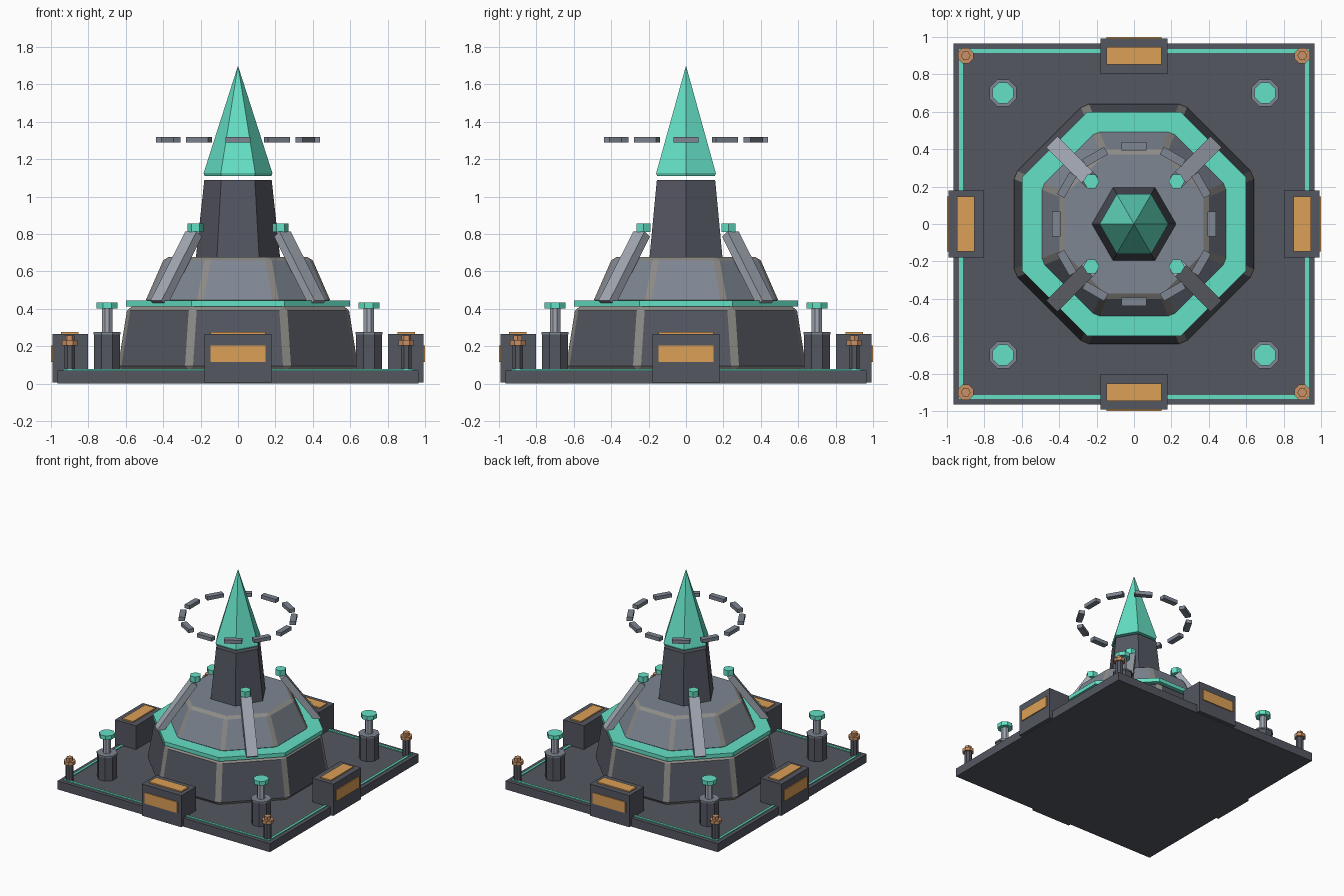
import bpy, bmesh, math
from mathutils import Matrix, Vector

if "Cube" in bpy.data.objects:
    bpy.data.objects.remove(bpy.data.objects["Cube"])

COLORS = {
    "dark": (0.09, 0.095, 0.12, 1), "grey": (0.21, 0.24, 0.29, 1),
    "light": (0.36, 0.39, 0.45, 1), "edge": (0.27, 0.26, 0.24, 1),
    "teal": (0.13, 0.75, 0.56, 1), "orange": (0.71, 0.35, 0.095, 1),
    "copper": (0.58, 0.28, 0.13, 1),
}
MATS = {}
for key, col in COLORS.items():
    MATS[key] = bpy.data.materials.new(key)
    MATS[key].diffuse_color = col


def finish(name, bm, *mats):
    bmesh.ops.recalc_face_normals(bm, faces=bm.faces)
    me = bpy.data.meshes.new(name)
    bm.to_mesh(me)
    bm.free()
    for m in mats:
        me.materials.append(MATS[m])
    ob = bpy.data.objects.new(name, me)
    bpy.context.collection.objects.link(ob)
    return ob


def box(name, size, loc, mat, rot=Matrix()):
    bm = bmesh.new()
    bmesh.ops.create_cube(bm, size=1, matrix=Matrix.Translation(loc) @ rot @ Matrix.Diagonal((*size, 1)))
    return finish(name, bm, mat)


def prism(name, sides, r1, r2, z1, z2, mat, xy=(0, 0), turn=0, bevel=0):
    """Tapered prism from z1 to z2, optionally with worn, bevelled edges."""
    bm = bmesh.new()
    m = Matrix.Translation((*xy, (z1 + z2) / 2)) @ Matrix.Rotation(math.radians(turn), 4, 'Z')
    bmesh.ops.create_cone(bm, cap_ends=True, segments=sides, radius1=r1, radius2=r2,
                          depth=z2 - z1, matrix=m)
    if bevel:
        bmesh.ops.bevel(bm, geom=bm.edges[:], offset=bevel, segments=1,
                        profile=0.5, affect='EDGES', material=1)
    return finish(name, bm, mat, "edge")


def ring(name, sides, r_out, r_in, z1, z2, mat, turn):
    """Flat polygonal ring with a rectangular section."""
    bm = bmesh.new()
    loops = []
    for i in range(sides):
        a = math.radians(turn) + math.tau * i / sides
        loops.append([bm.verts.new((r * math.cos(a), r * math.sin(a), z))
                      for r, z in ((r_out, z1), (r_out, z2), (r_in, z2), (r_in, z1))])
    for i in range(sides):
        p, q = loops[i], loops[(i + 1) % sides]
        for k in range(4):
            n = (k + 1) % 4
            bm.faces.new((p[k], q[k], q[n], p[n]))
    return finish(name, bm, mat)


OCT = 1 / math.cos(math.pi / 8)   # apothem to corner radius
SQ = math.sqrt(2)

# Base plate and its inlaid square trim
box("base_plate", (1.93, 1.93, 0.07), (0, 0, 0.035), "dark")
ring("base_trim", 4, 0.935 * SQ, 0.915 * SQ, 0.065, 0.077, "teal", 45)

# Stacked octagonal tiers with a glowing ring between them
prism("lower_tier", 8, 0.645 * OCT, 0.59 * OCT, 0.07, 0.415, "dark", turn=22.5, bevel=0.025)
ring("tier_ring", 8, 0.60 * OCT, 0.44 * OCT, 0.413, 0.445, "teal", 22.5)
prism("upper_tier", 8, 0.50 * OCT, 0.392 * OCT, 0.43, 0.677, "grey", turn=22.5, bevel=0.02)

# Hexagonal column and floating crystal spike
prism("column", 6, 0.228, 0.18, 0.65, 1.09, "dark", turn=30)
prism("spike_base", 6, 0.178, 0.184, 1.11, 1.125, "teal", turn=30)
prism("spike", 6, 0.184, 0, 1.125, 1.70, "teal", turn=30)

# Floating halo segments
for i in range(12):
    r = Matrix.Rotation(math.tau * i / 12, 4, 'Z')
    box(f"halo_segment_{i}", (0.045, 0.135, 0.03), r @ Vector((0.415, 0, 1.303)), "grey", r)

# Edge housings with orange panels on the top and outer face
for i in range(4):
    r = Matrix.Rotation(math.pi / 2 * i, 4, 'Z')
    box(f"housing_{i}", (0.36, 0.19, 0.26), r @ Vector((0, -0.897, 0.135)), "dark", r)
    box(f"housing_front_panel_{i}", (0.295, 0.03, 0.09), r @ Vector((0, -0.985, 0.16)), "orange", r)
    box(f"housing_top_panel_{i}", (0.295, 0.095, 0.03), r @ Vector((0, -0.9, 0.26)), "orange", r)

# Parts repeated in each of the four diagonal corners
for i in range(4):
    a = math.pi / 4 + math.pi / 2 * i
    sx, sy = SQ * math.cos(a), SQ * math.sin(a)
    turn = Matrix.Rotation(a, 4, 'Z')

    # Leaning strut and its cap
    low, high = Vector((0.60, 0, 0.43)), Vector((0.335, 0, 0.80))
    d = high - low
    lean = Matrix.Rotation(math.atan2(d.x, d.z), 4, 'Y')
    box(f"strut_{i}", (0.05, 0.085, d.length), turn @ ((low + high) / 2), "light", turn @ lean)
    prism(f"strut_cap_{i}", 6, 0.043, 0.043, 0.81, 0.857, "teal", (0.228 * sx, 0.228 * sy), 30)

    # Pylon: octagonal foot, rim, stem and cap
    p = (0.70 * sx, 0.70 * sy)
    prism(f"pylon_foot_{i}", 8, 0.075, 0.075, 0.07, 0.262, "dark", p, 22.5)
    prism(f"pylon_rim_{i}", 8, 0.079, 0.079, 0.262, 0.275, "grey", p, 22.5)
    prism(f"pylon_stem_{i}", 8, 0.03, 0.03, 0.27, 0.405, "light", p, 22.5)
    prism(f"pylon_cap_{i}", 8, 0.06, 0.06, 0.402, 0.435, "teal", p, 22.5)

    # Corner post with a copper nut
    p = (0.90 * sx, 0.90 * sy)
    prism(f"post_{i}", 8, 0.03, 0.03, 0.07, 0.205, "dark", p, 22.5)
    prism(f"post_nut_{i}", 8, 0.045, 0.045, 0.205, 0.232, "copper", p, 22.5)
    prism(f"post_tip_{i}", 6, 0.026, 0.026, 0.23, 0.258, "copper", p, 30)

for m in bpy.data.materials:
    if m.users and not m.is_grease_pencil:
        m.use_nodes = True
        m.node_tree.nodes["Principled BSDF"].inputs["Base Color"].default_value = m.diffuse_color
